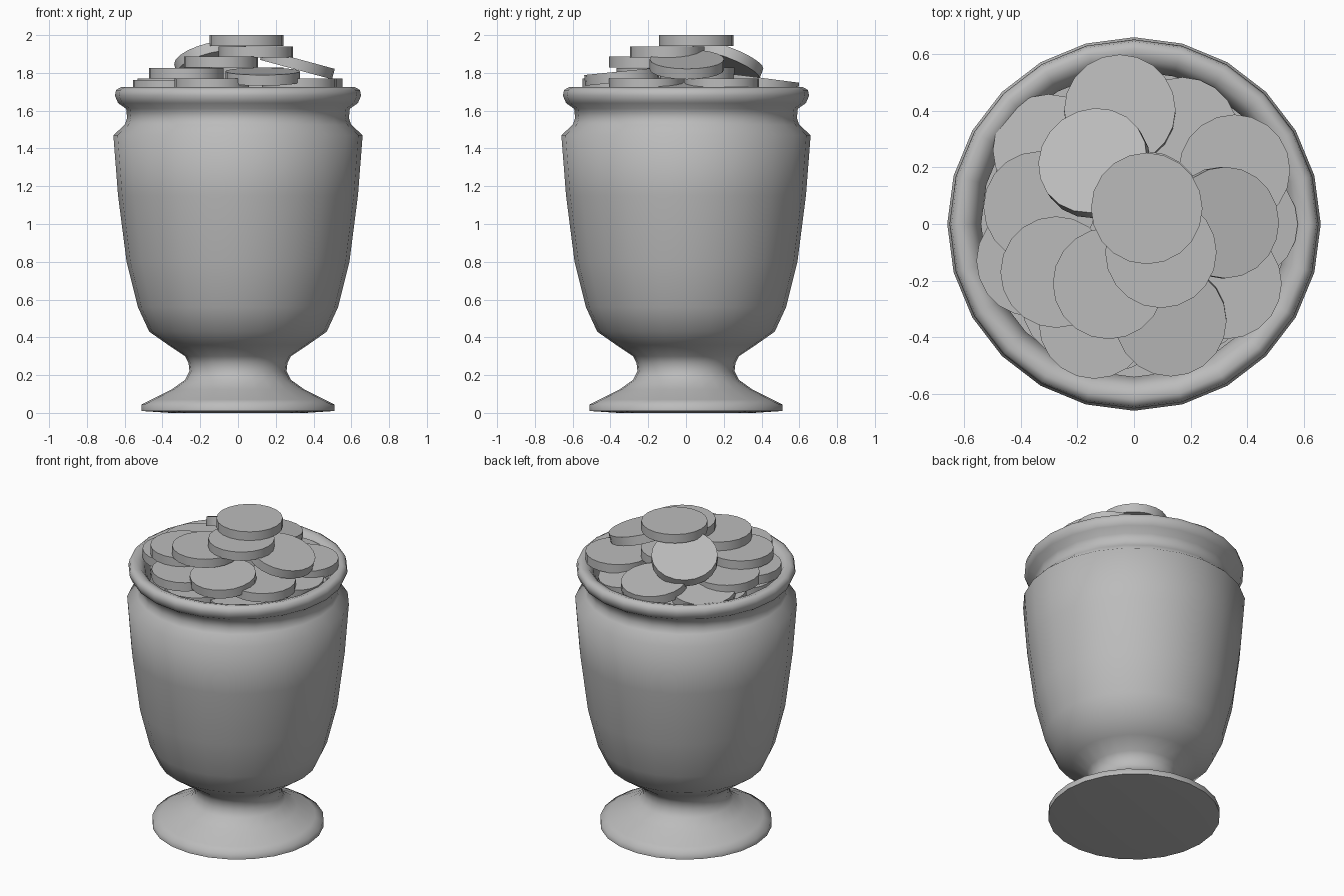
import bpy, bmesh, math
from mathutils import Vector

if "Cube" in bpy.data.objects:
    bpy.data.objects.remove(bpy.data.objects["Cube"])

GREY = (0.5, 0.5, 0.5, 1)
grey = bpy.data.materials.new("plain_grey")
grey.use_nodes = True
grey.diffuse_color = GREY
grey.node_tree.nodes["Principled BSDF"].inputs["Base Color"].default_value = GREY


def finish(bm, name, angle):
    bmesh.ops.recalc_face_normals(bm, faces=bm.faces[:])
    mesh = bpy.data.meshes.new(name)
    bm.to_mesh(mesh)
    bm.free()
    mesh.materials.append(grey)
    obj = bpy.data.objects.new(name, mesh)
    bpy.context.collection.objects.link(obj)
    bpy.ops.object.select_all(action="DESELECT")
    obj.select_set(True)
    bpy.context.view_layer.objects.active = obj
    bpy.ops.object.shade_smooth_by_angle(angle=math.radians(angle))
    return obj


def lathe(name, profile, steps, angle):
    bm = bmesh.new()
    verts = [bm.verts.new((r, 0, z)) for r, z in profile]
    edges = [bm.edges.new(pair) for pair in zip(verts, verts[1:])]
    bmesh.ops.spin(bm, geom=verts + edges, cent=(0, 0, 0), axis=(0, 0, 1),
                   angle=math.tau, steps=steps)
    bmesh.ops.remove_doubles(bm, verts=bm.verts[:], dist=0.0005)
    return finish(bm, name, angle)


# Footed urn: foot, neck, bowl, shoulder, rolled rim, inner wall and floor
foot = [(0, 0), (0.36, 0), (0.51, 0.01), (0.51, 0.045), (0.46, 0.07), (0.35, 0.125)]
neck = [(0.28, 0.175), (0.257, 0.22), (0.262, 0.265), (0.28, 0.3)]
bowl = [(0.37, 0.36), (0.47, 0.43), (0.53, 0.56), (0.59, 0.8), (0.635, 1.15), (0.66, 1.47)]
rim = [(0.6, 1.525), (0.587, 1.56), (0.592, 1.61), (0.635, 1.64), (0.652, 1.68),
       (0.645, 1.71), (0.62, 1.724), (0.58, 1.712), (0.555, 1.68)]
inside = [(0.54, 1.62), (0.54, 1.55), (0, 1.55)]
lathe("urn", foot + neck + bowl + rim + inside, 24, 65)


# Coins: centre x, y, z and sideways lean of the upward axis
def coin(name, x, y, z, lean_x=0, lean_y=0):
    bm = bmesh.new()
    bmesh.ops.create_cone(bm, cap_ends=True, segments=20, radius1=0.197,
                          radius2=0.197, depth=0.057)
    obj = finish(bm, name, 40)
    obj.location = (x, y, z)
    turn = Vector((0, 0, 1)).rotation_difference(Vector((lean_x, lean_y, 1)))
    obj.rotation_euler = turn.to_euler()


coins = [
    (0.045, 0.055, 1.971),
    (0.095, -0.10, 1.911),
    (-0.14, 0.215, 1.865, -0.25, 0.38),
    (0.315, 0.005, 1.845, 0.27, 0),
    (-0.09, -0.21, 1.857),
    (-0.275, -0.17, 1.798),
    (0.13, -0.34, 1.78, 0, -0.1),
    (0.045, 0.06, 1.80),
    (-0.14, -0.35, 1.743),
    (-0.36, -0.13, 1.735),
    (-0.335, 0.06, 1.743),
    (0.355, 0.19, 1.743),
    (0.325, -0.21, 1.743),
    (-0.05, 0.40, 1.745, 0, 0.13),
    (-0.30, 0.26, 1.71, -0.1, 0.1),
    (0.17, 0.32, 1.70, 0.1, 0.1),
    (0.38, 0, 1.715, 0.12, 0),
    (-0.2, -0.28, 1.68),
]
for i, data in enumerate(coins):
    coin(f"coin_{i + 1}", *data)

# Buried layer of coins that carries the heap
for i in range(7):
    a = math.tau * i / 7
    coin(f"buried_coin_{i + 1}", 0.33 * math.cos(a), 0.33 * math.sin(a), 1.63 + 0.02 * (i % 2))
coin("buried_centre_coin", 0, 0, 1.69)
